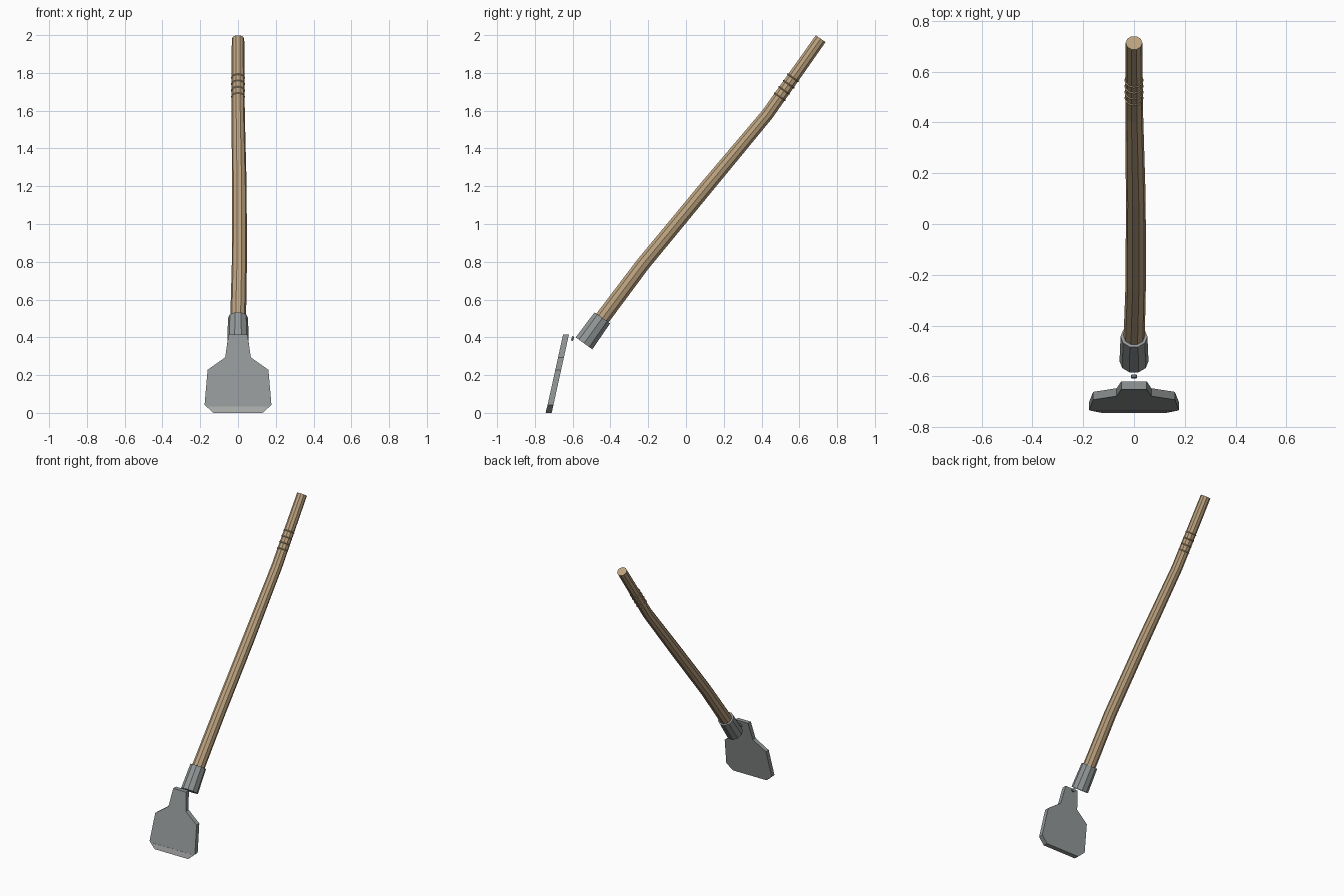
import bpy, bmesh, math
from mathutils import Vector

if "Cube" in bpy.data.objects:
    bpy.data.objects.remove(bpy.data.objects["Cube"])

SIDES = 10


def material(name, rgb):
    m = bpy.data.materials.new(name)
    m.diffuse_color = (*rgb, 1)
    m.use_nodes = True
    m.node_tree.nodes["Principled BSDF"].inputs["Base Color"].default_value = m.diffuse_color
    return m


wood = material("wood", (0.50, 0.36, 0.21))
steel = material("steel", (0.29, 0.31, 0.31))
bright = material("bright_steel", (0.40, 0.41, 0.40))


def finish(bm, name, mat):
    bmesh.ops.recalc_face_normals(bm, faces=bm.faces)
    me = bpy.data.meshes.new(name)
    bm.to_mesh(me)
    bm.free()
    ob = bpy.data.objects.new(name, me)
    me.materials.append(mat)
    bpy.context.collection.objects.link(ob)
    return ob


def tube(name, path, mat):
    """Faceted tube through (centre, radius) points lying near the yz plane."""
    bm = bmesh.new()
    pts = [Vector(p) for p, r in path]
    rings = []
    for i, (p, r) in enumerate(path):
        d = (pts[min(i + 1, len(pts) - 1)] - pts[max(i - 1, 0)]).normalized()
        v = d.cross(Vector((1, 0, 0))).normalized()
        u = v.cross(d)
        angles = [2 * math.pi * k / SIDES for k in range(SIDES)]
        rings.append([bm.verts.new(pts[i] + r * (u * math.cos(a) + v * math.sin(a))) for a in angles])
    for a, b in zip(rings, rings[1:]):
        for k in range(SIDES):
            n = (k + 1) % SIDES
            bm.faces.new((a[k], a[n], b[n], b[k]))
    bm.faces.new(rings[0])
    bm.faces.new(rings[-1])
    return finish(bm, name, mat)


def plate(name, half, mat, front=0.0, back=0.031):
    """Leaning plate from a half outline (x, z), mirrored in x."""
    outline = half + [(-x, z) for x, z in reversed(half)]
    lean = lambda z: -0.742 + z * 0.22
    bm = bmesh.new()
    f = [bm.verts.new((x, lean(z) + front, z)) for x, z in outline]
    b = [bm.verts.new((x, lean(z) + back, z)) for x, z in outline]
    bm.faces.new(f)
    bm.faces.new(b)
    for k in range(len(f)):
        n = (k + 1) % len(f)
        bm.faces.new((f[k], f[n], b[n], b[k]))
    return finish(bm, name, mat)


# Slightly crooked wooden handle
tube("handle", [((0, -0.470, 0.465), 0.042), ((0.007, -0.230, 0.785), 0.040),
                ((0.007, 0.100, 1.185), 0.039), ((0.001, 0.430, 1.580), 0.035),
                ((0, 0.713, 1.981), 0.033)], wood)

# Grip rings near the top
axis = Vector((0, 0.283, 0.401)).normalized()
for i in range(4):
    c = Vector((0, 0.496 + 0.0235 * i, 1.674 + 0.0333 * i))
    bpy.ops.mesh.primitive_torus_add(major_segments=12, minor_segments=4, major_radius=0.034,
                                     minor_radius=0.004, location=c,
                                     rotation=axis.to_track_quat('Z', 'Y').to_euler())
    ring = bpy.context.object
    ring.name = f"grip_ring_{i + 1}"
    ring.data.materials.append(wood)

# Metal socket
tube("socket", [((0, -0.540, 0.368), 0.057), ((0, -0.443, 0.503), 0.053)], steel)

# Blade and its bright cutting edge
plate("blade", [(0.13, 0), (0.177, 0.042), (0.161, 0.228), (0.068, 0.294), (0.050, 0.415)], steel)
plate("cutting_edge", [(0.13, 0), (0.169, 0.035)], bright, -0.001, 0.0005)

# Small rivet behind the blade neck
tube("rivet", [((0, -0.606, 0.395), 0.012), ((0, -0.595, 0.392), 0.012)], steel)
